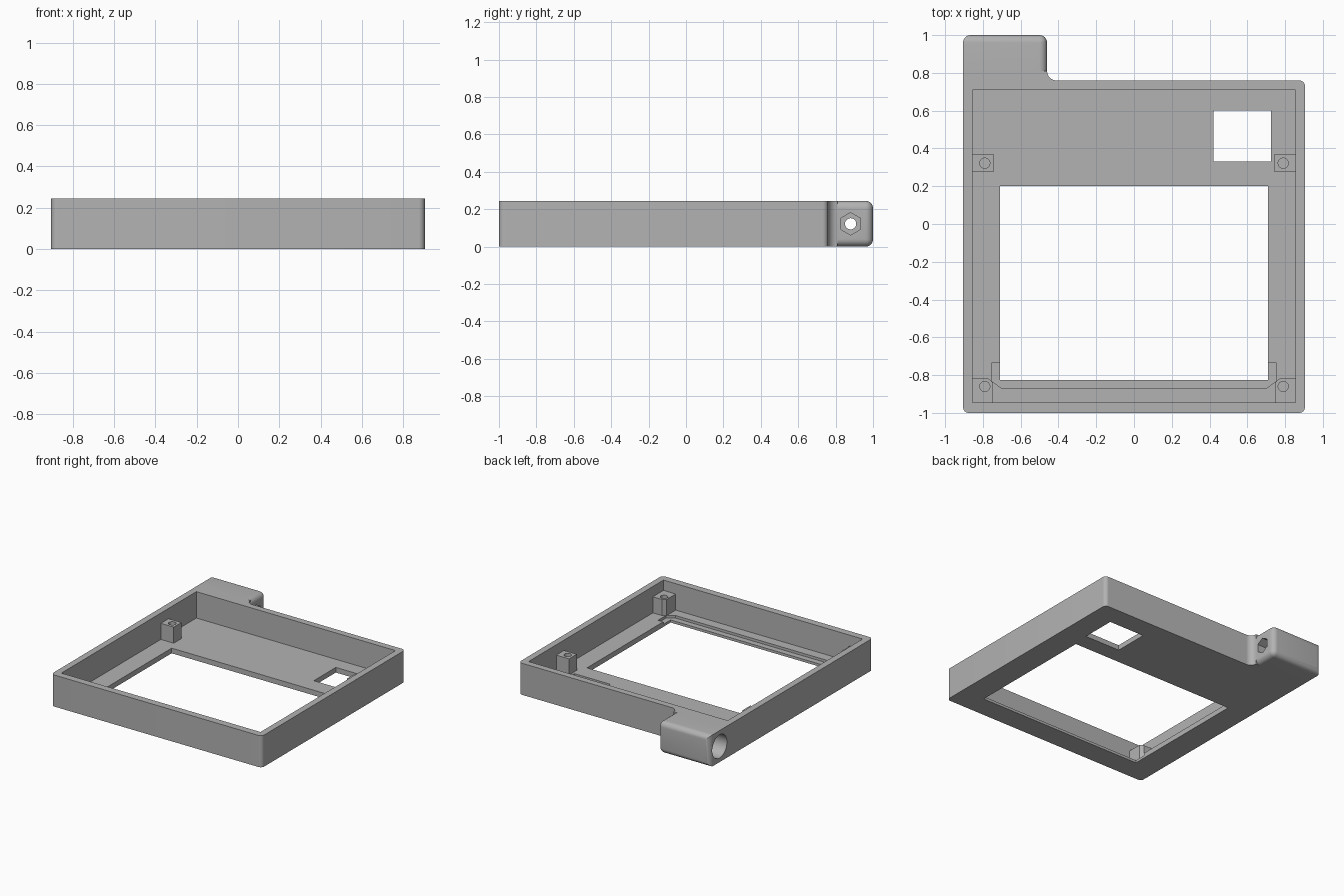
import bpy, bmesh, math
from mathutils import Matrix

if "Cube" in bpy.data.objects:
    bpy.data.objects.remove(bpy.data.objects["Cube"], do_unlink=True)

HEIGHT, FLOOR = 0.245, 0.04
BORE_Y, BORE_Z = 0.88, 0.122

grey = bpy.data.materials.new("mid_grey_plastic")
grey.use_nodes = True
colour = (0.45, 0.45, 0.45, 1)
grey.diffuse_color = colour
grey.node_tree.nodes["Principled BSDF"].inputs["Base Color"].default_value = colour


def to_object(name, bm):
    bmesh.ops.recalc_face_normals(bm, faces=bm.faces)
    mesh = bpy.data.meshes.new(name)
    bm.to_mesh(mesh)
    bm.free()
    mesh.materials.append(grey)
    obj = bpy.data.objects.new(name, mesh)
    bpy.context.collection.objects.link(obj)
    return obj


def prism(name, points, z0, z1):
    bm = bmesh.new()
    face = bm.faces.new([bm.verts.new((x, y, z0)) for x, y in points])
    top = bmesh.ops.extrude_face_region(bm, geom=[face])["geom"]
    verts = [v for v in top if isinstance(v, bmesh.types.BMVert)]
    bmesh.ops.translate(bm, verts=verts, vec=(0, 0, z1 - z0))
    return to_object(name, bm)


def rect(x0, x1, y0, y1):
    return [(x0, y0), (x1, y0), (x1, y1), (x0, y1)]


def arc(cx, cy, r, start, end, steps=8):
    angles = [math.radians(start + (end - start) * i / steps) for i in range(steps + 1)]
    return [(cx + r * math.cos(a), cy + r * math.sin(a)) for a in angles]


def x_cylinder(name, radius, x0, x1, sides):
    # Cylinder lying along x, with a corner pointing up
    bm = bmesh.new()
    bmesh.ops.create_cone(bm, cap_ends=True, segments=sides, radius1=radius,
                          radius2=radius, depth=x1 - x0)
    bmesh.ops.rotate(bm, verts=bm.verts, matrix=Matrix.Rotation(math.pi / 2, 3, 'Y'))
    top = max(bm.verts, key=lambda v: v.co.z)
    turn = math.atan2(top.co.y, top.co.z)
    bmesh.ops.rotate(bm, verts=bm.verts, matrix=Matrix.Rotation(turn, 3, 'X'))
    bmesh.ops.translate(bm, verts=bm.verts, vec=((x0 + x1) / 2, BORE_Y, BORE_Z))
    return to_object(name, bm)


def combine(obj, tool, operation):
    tool.hide_render = True
    mod = obj.modifiers.new(operation.lower(), 'BOOLEAN')
    mod.operation, mod.solver, mod.object = operation, 'EXACT', tool
    bpy.context.view_layer.objects.active = obj
    bpy.ops.object.modifier_apply(modifier=mod.name)
    bpy.data.objects.remove(tool, do_unlink=True)


def smooth(obj):
    bpy.ops.object.select_all(action='DESELECT')
    obj.select_set(True)
    bpy.context.view_layer.objects.active = obj
    bpy.ops.object.shade_smooth_by_angle(angle=math.radians(30))


# Tray block with rounded corners and the fillet running into the tab
R = 0.03
outline = (arc(-0.905 + R, -1 + R, R, 180, 270) + arc(0.905 - R, -1 + R, R, 270, 360)
           + arc(0.905 - R, 0.76 - R, R, 0, 90) + arc(-0.41, 0.81, 0.05, 270, 180)
           + [(-0.55, 0.81), (-0.905, 0.81)])
tray = prism("tray", outline, 0, HEIGHT)

# Hinge tab, rounded on its back and inner end
tab = prism("hinge_tab", rect(-0.905, -0.46, 0.73, 1), 0, HEIGHT)
bm = bmesh.new()
bm.from_mesh(tab.data)
rounded = [e for e in bm.edges
           if all(v.co.y > 0.99 for v in e.verts) or all(v.co.x > -0.47 for v in e.verts)]
rounded = [e for e in rounded if any(v.co.y > 0.99 for v in e.verts)]
bmesh.ops.bevel(bm, geom=rounded, offset=0.04, segments=6, profile=0.5, affect='EDGES')
bm.to_mesh(tab.data)
bm.free()
combine(tray, tab, 'UNION')

# Cavity, display opening, small square opening and stepped recess
recess = [(-0.755, -0.735), (-0.755, -0.83), (-0.70, -0.87)]
recess += [(-x, y) for x, y in reversed(recess)]
for name, points, z0 in (
        ("cavity_cutter", rect(-0.855, 0.855, -0.945, 0.71), FLOOR),
        ("display_cutter", rect(-0.71, 0.71, -0.825, 0.2), -0.1),
        ("port_cutter", rect(0.42, 0.725, 0.33, 0.60), -0.1),
        ("recess_cutter", recess, FLOOR / 2)):
    combine(tray, prism(name, points, z0, 0.4), 'DIFFERENCE')

# Tab bore: wide round mouth, narrow through hole, hexagonal nut pocket
for name, radius, x0, x1, sides in (("bore_cutter", 0.09, -1, -0.62, 40),
                                    ("shaft_cutter", 0.03, -0.7, -0.3, 24),
                                    ("nut_cutter", 0.06, -0.53, -0.3, 6)):
    combine(tray, x_cylinder(name, radius, x0, x1, sides), 'DIFFERENCE')
smooth(tray)

# Screw posts, the front pair chamfered beside the opening
back_post = rect(0.745, 0.86, 0.275, 0.37)
front_post = [(0.75, -0.95), (0.86, -0.95), (0.86, -0.815), (0.775, -0.815), (0.75, -0.835)]
for end, points, hole_y in (("back", back_post, 0.322), ("front", front_post, -0.86)):
    for side, sign in (("left", 1), ("right", -1)):
        post = prism(f"{end}_{side}_screw_post", [(sign * x, y) for x, y in points], 0.01, 0.165)
        hole = prism("screw_hole_cutter", arc(sign * 0.79, hole_y, 0.027, 0, 345, 23), 0.06, 0.3)
        combine(post, hole, 'DIFFERENCE')
        smooth(post)
